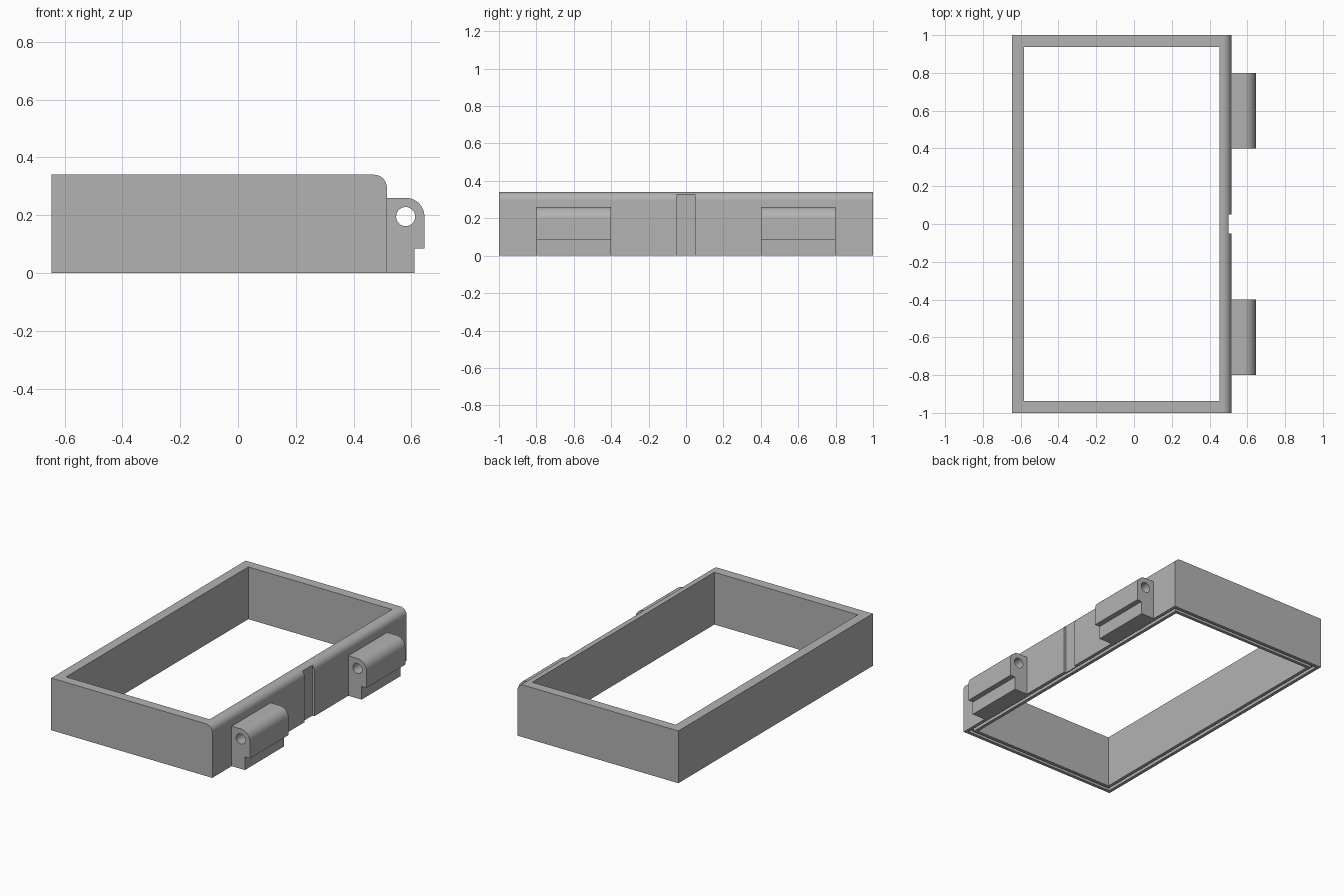
import bpy, bmesh, math

old = bpy.data.objects.get("Cube")
if old:
    bpy.data.objects.remove(old, do_unlink=True)

grey = bpy.data.materials.new("plain grey")
grey.use_nodes = True
colour = (0.45, 0.45, 0.45, 1)
grey.diffuse_color = colour
grey.node_tree.nodes["Principled BSDF"].inputs["Base Color"].default_value = colour


def arc(cx, cz, r, start, end, steps):
    """Points on an arc in the xz plane, angles in degrees."""
    angles = [math.radians(start + (end - start) * i / steps) for i in range(steps + 1)]
    return [(cx + r * math.cos(a), cz + r * math.sin(a)) for a in angles]


def extrude_y(name, profile, y0, y1):
    """Solid made by sweeping an xz profile along y."""
    bm = bmesh.new()
    face = bm.faces.new([bm.verts.new((x, y0, z)) for x, z in profile])
    swept = bmesh.ops.extrude_face_region(bm, geom=[face])["geom"]
    verts = [g for g in swept if isinstance(g, bmesh.types.BMVert)]
    bmesh.ops.translate(bm, verts=verts, vec=(0, y1 - y0, 0))
    bmesh.ops.recalc_face_normals(bm, faces=bm.faces)
    mesh = bpy.data.meshes.new(name)
    bm.to_mesh(mesh)
    bm.free()
    mesh.materials.append(grey)
    ob = bpy.data.objects.new(name, mesh)
    bpy.context.collection.objects.link(ob)
    return ob


def box(name, x0, x1, y0, y1, z0, z1):
    return extrude_y(name, [(x0, z0), (x1, z0), (x1, z1), (x0, z1)], y0, y1)


def select(ob):
    bpy.ops.object.select_all(action='DESELECT')
    ob.select_set(True)
    bpy.context.view_layer.objects.active = ob


def cut(ob, cutter):
    """Subtract the cutter from the part, then discard it."""
    mod = ob.modifiers.new("cut", 'BOOLEAN')
    mod.operation, mod.solver, mod.object = 'DIFFERENCE', 'EXACT', cutter
    select(ob)
    bpy.ops.object.modifier_apply(modifier=mod.name)
    bpy.data.objects.remove(cutter, do_unlink=True)


def smooth(ob):
    select(ob)
    bpy.ops.object.shade_smooth_by_angle(angle=math.radians(30))


LEFT, RIGHT, HALF, TOP, WALL = -0.645, 0.515, 1.0, 0.34, 0.063

# Rectangular frame with one rounded upper edge
r = 0.045
frame = extrude_y("frame", [(LEFT, TOP), (LEFT, 0), (RIGHT, 0)]
                  + arc(RIGHT - r, TOP - r, r, 0, 90, 12), -HALF, HALF)
cut(frame, box("opening", LEFT + WALL, RIGHT - WALL, WALL - HALF, HALF - WALL, -1, 1))

# Shallow finger notch in the hinge side
cut(frame, box("notch", RIGHT - 0.015, 1, -0.05, 0.05, -1, 1))


# Seal groove around the underside
def inset_box(name, d, z0, z1):
    return box(name, LEFT + d, RIGHT - d, d - HALF, HALF - d, z0, z1)


groove = inset_box("groove", 0.021, -0.1, 0.02)
cut(groove, inset_box("groove_core", 0.042, -1, 1))
cut(frame, groove)
smooth(frame)

# Two hinge knuckles with pin holes
cx, cz, hr = 0.58, 0.195, 0.065
knuckle = [(RIGHT, 0.26), (RIGHT, 0), (0.61, 0), (0.61, 0.085), (cx + hr, 0.085)]
knuckle += arc(cx, cz, hr, 0, 90, 16)
for name, y in (("front_hinge", -0.6), ("back_hinge", 0.6)):
    hinge = extrude_y(name, knuckle, y - 0.2, y + 0.2)
    cut(hinge, extrude_y("pin_hole", arc(cx, cz, 0.033, 0, 360, 32)[:-1], y - 0.3, y + 0.3))
    smooth(hinge)
